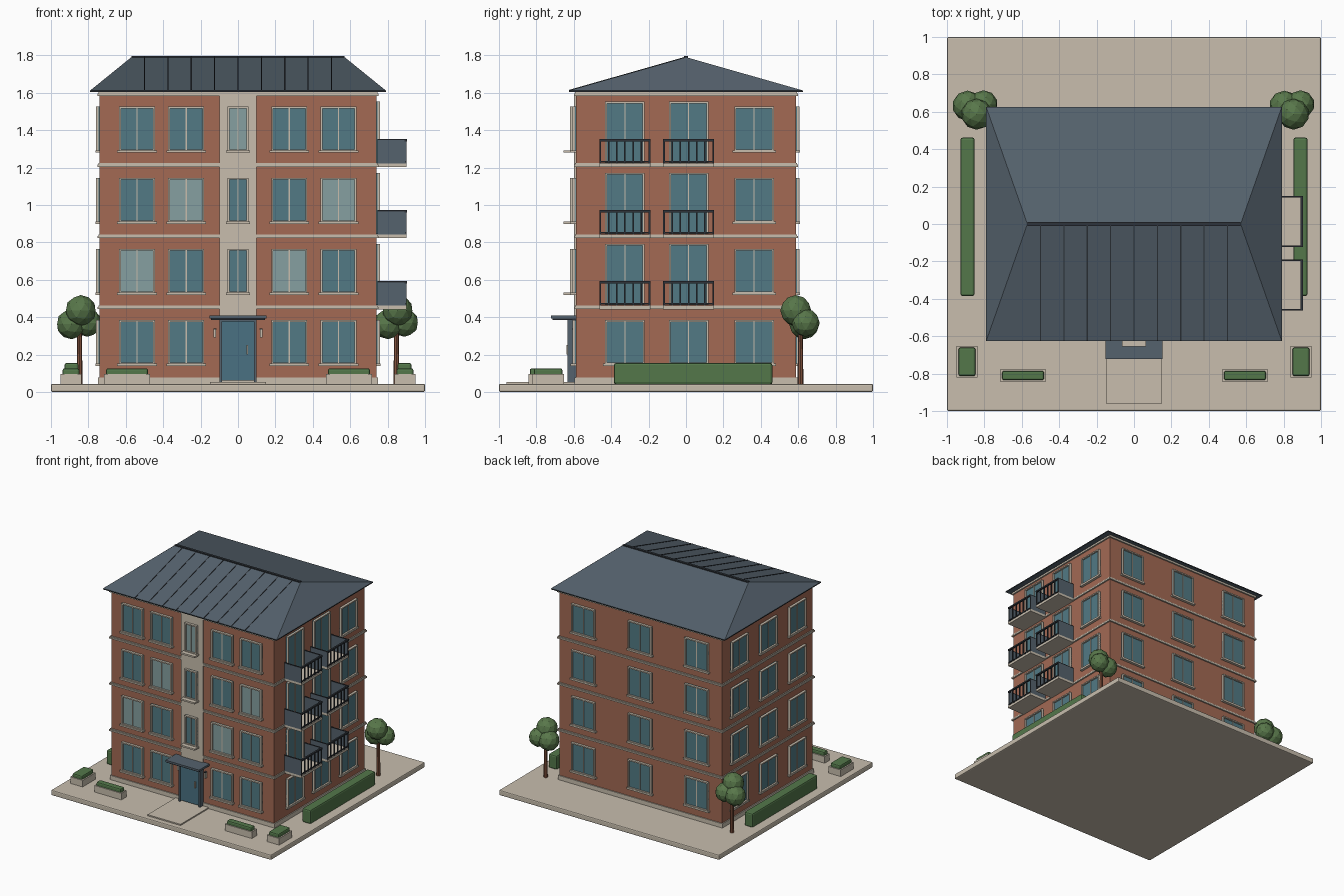
import bpy, bmesh
from mathutils import Vector, Matrix

cube = bpy.data.objects.get("Cube")
if cube:
    bpy.data.objects.remove(cube, do_unlink=True)


def material(name, code):
    rgb = [int(code[i:i + 2], 16) / 255 for i in (0, 2, 4)]
    color = [c / 12.92 if c < 0.04 else ((c + 0.055) / 1.055) ** 2.4 for c in rgb] + [1]
    m = bpy.data.materials.new(name)
    m.use_nodes = True
    m.diffuse_color = color
    m.node_tree.nodes["Principled BSDF"].inputs["Base Color"].default_value = color
    return m


BRICK = material("brick", "A36A54")
STONE = material("pale stone", "C8BEAE")
SLATE = material("slate", "55626D")
METAL = material("dark metal", "2F343A")
GLASS = material("blue glass", "527A85")
CURTAIN = material("curtained glass", "86A0A1")
DOOR = material("door blue", "4A7182")
LEAF = material("tree green", "58774A")
HEDGE = material("hedge green", "53774A")
BARK = material("bark", "85543F")


def finish(name, bm, mats):
    bmesh.ops.recalc_face_normals(bm, faces=bm.faces)
    me = bpy.data.meshes.new(name)
    bm.to_mesh(me)
    bm.free()
    for m in mats:
        me.materials.append(m)
    ob = bpy.data.objects.new(name, me)
    bpy.context.collection.objects.link(ob)
    return ob


def boxes(name, parts, place=lambda p: p, bevel=0):
    """One object from several (low corner, high corner, material) boxes."""
    bm = bmesh.new()
    mats = []
    for lo, hi, mat in parts:
        if mat not in mats:
            mats.append(mat)
        old = set(bm.faces)
        lo, hi = Vector(lo), Vector(hi)
        for v in bmesh.ops.create_cube(bm, size=1)["verts"]:
            mid = (lo + hi) / 2
            v.co = place(Vector(mid[i] + v.co[i] * (hi[i] - lo[i]) for i in range(3)))
        for f in set(bm.faces) - old:
            f.material_index = mats.index(mat)
    ob = finish(name, bm, mats)
    if bevel:
        mod = ob.modifiers.new("bevel", "BEVEL")
        mod.width = bevel
        mod.segments = 2
    return ob


W, D = 0.74, 0.588          # half width and half depth of the walls
FLOOR = 0.38                # storey height

# Facade coordinates: along the wall, outward, up
FACADES = {
    "front": lambda p: Vector((p.x, -D - p.y, p.z)),
    "back": lambda p: Vector((p.x, D + p.y, p.z)),
    "right_side": lambda p: Vector((W + p.y, p.x, p.z)),
    "left_side": lambda p: Vector((-W - p.y, p.x, p.z)),
}


def window(name, side, u, w, z0, z1, glass=GLASS, base=0, sill=0.03, bar=0.01):
    h, out = w / 2, base + 0.02
    parts = [
        ((u - h, base - 0.01, z0), (u + h, base + 0.006, z1), glass),
        ((u - h, base - 0.01, z0), (u - h + bar, out, z1), STONE),
        ((u + h - bar, base - 0.01, z0), (u + h, out, z1), STONE),
        ((u - h, base - 0.01, z1 - bar), (u + h, out, z1), STONE),
        ((u - h, base - 0.01, z0), (u + h, out, z0 + bar), STONE),
        ((u - 0.003, base, z0), (u + 0.003, base + 0.012, z1), STONE),
    ]
    if sill:
        parts.append(((u - h - 0.01, base - 0.01, z0 - 0.008),
                      (u + h + 0.01, base + sill, z0 + 0.005), STONE))
    boxes(name, parts, FACADES[side])


# Ground slab, entrance pad, walls
boxes("ground_slab", [((-1, -1, 0), (1, 1, 0.043), STONE)], bevel=0.008)
boxes("entrance_pad", [((-0.15, -0.96, 0.04), (0.15, -0.58, 0.053), STONE)])
boxes("walls", [((-W, -D, 0.04), (W, D, 1.6), BRICK)])
boxes("plinth", [((-W - 0.008, -D - 0.008, 0.04), (W + 0.008, D + 0.008, 0.078), STONE)])

# Floor bands and cornice
for i in range(1, 5):
    z = 0.075 + FLOOR * i
    e = 0.012
    boxes("floor_band_%d" % i, [
        ((-W - e, -D - e, z - 0.012), (W + e, D + e, z), STONE),
        ((-W - e / 2, -D - e / 2, z), (W + e / 2, D + e / 2, z + 0.008), STONE)])

# Central stone strip
boxes("stair_strip", [((-0.1, -D - 0.012, 0.39), (0.1, -D + 0.01, 1.59), STONE)])

# Windows and balconies, floor by floor
FRONT_X = (-0.54, -0.277, 0.274, 0.537)
CURTAINED = {(1, 0), (1, 2), (2, 1), (2, 3)}
for n in range(4):
    z0, z1 = 0.147 + FLOOR * n, 0.385 + FLOOR * n
    for k, x in enumerate(FRONT_X):
        window("front_window", "front", x, 0.192, z0, z1,
               CURTAIN if (n, k) in CURTAINED else GLASS)
    if n:
        window("stair_window", "front", 0, 0.11, z0, z1,
               CURTAIN if n == 3 else GLASS, base=0.012, sill=0.055)
    for x in (-0.515, 0, 0.515):
        window("back_window", "back", x, 0.212, z0, z1, sill=0.022)
    for y in (-0.375, 0, 0.375):
        window("left_window", "left_side", y, 0.212, z0, z1, sill=0.022)
    window("right_window", "right_side", 0.364, 0.212, z0, z1, sill=0.022)
    for y in (-0.327, 0.014):
        if n == 0:
            window("right_window", "right_side", y, 0.212, z0, z1, sill=0.022)
            continue
        base = 0.07 + FLOOR * n
        window("balcony_door", "right_side", y, 0.21, base + 0.015, base + 0.342, sill=0)
        a, b, top = y - 0.136, y + 0.136, base + 0.142
        parts = [((a, -0.01, base - 0.008), (b, 0.16, base + 0.012), STONE),
                 ((a, 0.15, top - 0.012), (b, 0.164, top), METAL),
                 ((a, 0.152, base + 0.018), (b, 0.16, base + 0.026), METAL)]
        for c in (a, b - 0.008):
            parts.append(((c, 0.005, base + 0.012), (c + 0.008, 0.158, top - 0.006), SLATE))
            parts.append(((c, 0.005, top - 0.008), (c + 0.008, 0.158, top), METAL))
        for k in range(7):
            c = a + 0.005 + k * 0.0437
            parts.append(((c - 0.004, 0.152, base + 0.01), (c + 0.004, 0.16, top), METAL))
        boxes("balcony", parts, FACADES["right_side"])

# Entrance door, canopy and lamps
boxes("entrance_door", [
    ((-0.098, -0.01, 0.053), (-0.085, 0.045, 0.39), SLATE),
    ((0.085, -0.01, 0.053), (0.098, 0.045, 0.39), SLATE),
    ((-0.098, -0.01, 0.378), (0.098, 0.045, 0.39), SLATE),
    ((-0.085, -0.01, 0.06), (0.085, 0.034, 0.378), DOOR),
    ((0.046, 0.03, 0.2), (0.054, 0.05, 0.25), STONE)], FACADES["front"])
boxes("entrance_canopy", [((-0.153, -0.01, 0.393), (0.153, 0.135, 0.409), SLATE),
                          ((-0.145, -0.01, 0.386), (0.145, 0.125, 0.393), METAL)],
      FACADES["front"])
for x in (-0.124, 0.124):
    boxes("wall_lamp", [((x - 0.007, 0, 0.29), (x + 0.007, 0.02, 0.335), STONE),
                        ((x - 0.008, 0, 0.335), (x + 0.008, 0.022, 0.34), METAL)],
          FACADES["front"])

# Hipped roof: an eave slab whose top edge is drawn in to a ridge
EX, EY, EZ, RX, RZ = 0.79, 0.625, 1.612, 0.57, 1.79
bm = bmesh.new()
low = [bm.verts.new((x, y, EZ - 0.008)) for x, y in ((-EX, -EY), (EX, -EY), (EX, EY), (-EX, EY))]
eave = [bm.verts.new((v.co.x, v.co.y, EZ)) for v in low]
r0, r1 = bm.verts.new((-RX, 0, RZ)), bm.verts.new((RX, 0, RZ))
bm.faces.new(low)
for i in range(4):
    j = (i + 1) % 4
    bm.faces.new((low[i], low[j], eave[j], eave[i])).material_index = 1
for f in ((0, 1, r1, r0), (1, 2, r1), (2, 3, r0, r1), (3, 0, r0)):
    bm.faces.new([eave[v] if isinstance(v, int) else v for v in f])
finish("roof", bm, [SLATE, METAL])
boxes("roof_ridge_cap", [((-RX, -0.01, RZ - 0.006), (RX, 0.01, RZ + 0.005), METAL)])

# Standing seams on the front slope
seams = [((k * 0.125 - 0.003, -EY, 0), (k * 0.125 + 0.003, -0.005, 0.003), METAL)
         for k in range(-4, 5)]
boxes("roof_seams", seams,
      lambda p: Vector((p.x, p.y, p.z + RZ + p.y * (RZ - EZ) / EY)))

# Planters, hedges and trees on both sides
for s in (-1, 1):
    for name, x, y, hx, hy in (("long_planter", 0.593, -0.81, 0.123, 0.033),
                               ("corner_planter", 0.893, -0.737, 0.056, 0.084)):
        boxes(name, [((s * x - hx, y - hy, 0.04), (s * x + hx, y + hy, 0.097), STONE)])
        gx, gy = hx - 0.011, hy - 0.008
        boxes(name + "_shrub", [((s * x - gx, y - gy, 0.08), (s * x + gx, y + gy, 0.126), HEDGE)],
              bevel=0.01)
    boxes("side_hedge", [((s * 0.89 - 0.038, -0.385, 0.04), (s * 0.89 + 0.038, 0.462, 0.155), HEDGE)],
          bevel=0.012)

    at = Vector((s * 0.847, 0.612, 0))
    bm = bmesh.new()
    bmesh.ops.create_cone(bm, cap_ends=True, segments=8, radius1=0.016, radius2=0.012, depth=0.3,
                          matrix=Matrix.Translation(at + Vector((0, 0, 0.19))))
    finish("tree_trunk", bm, [BARK])
    bm = bmesh.new()
    for off, r in (((0.006, -0.025, 0.435), 0.083), ((-0.043, 0.02, 0.363), 0.081),
                   ((0.043, 0.028, 0.37), 0.075)):
        bmesh.ops.create_icosphere(bm, subdivisions=2, radius=r,
                                   matrix=Matrix.Translation(at + Vector(off)))
    finish("tree_crown", bm, [LEAF])
